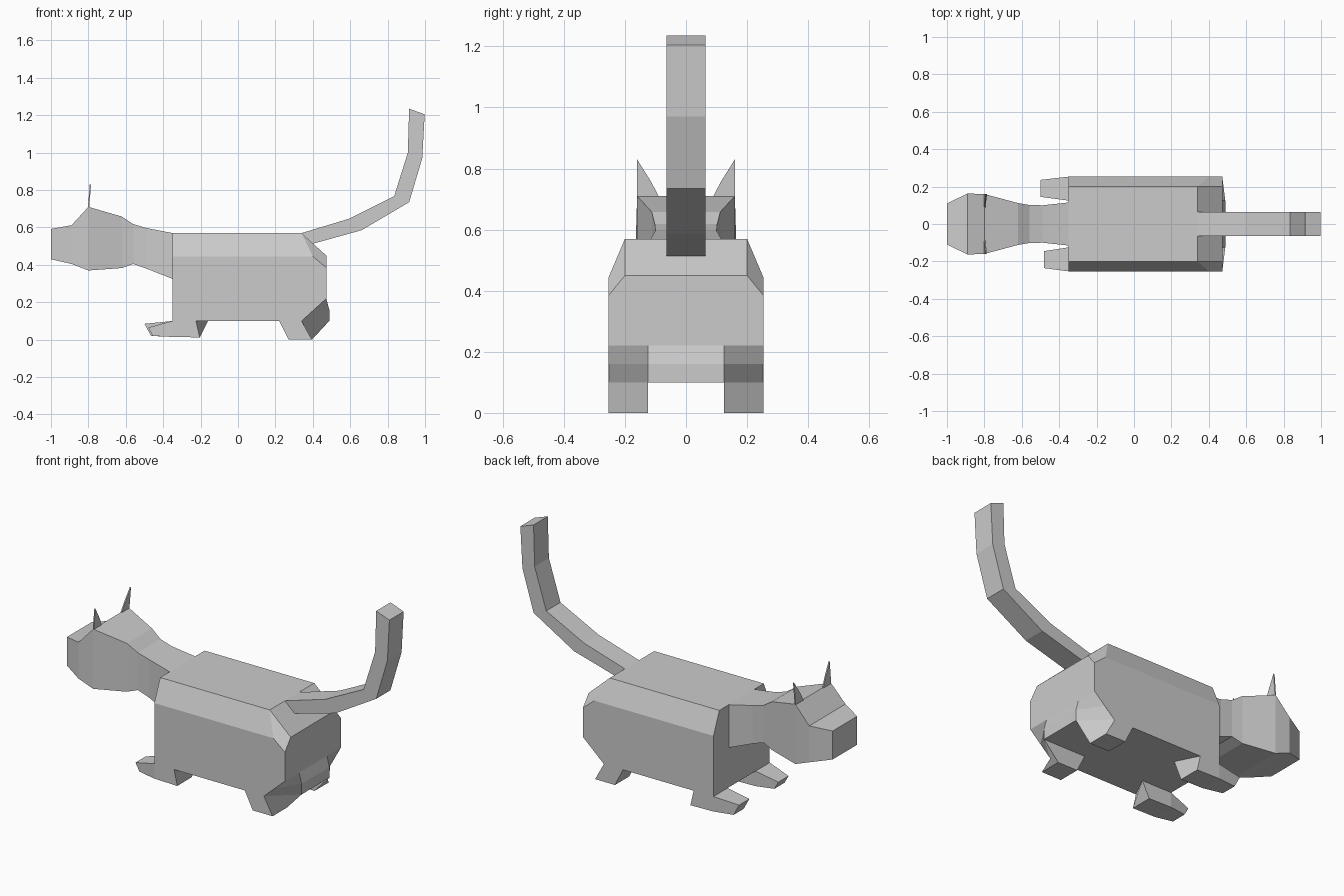
import bpy, bmesh

if "Cube" in bpy.data.objects:
    bpy.data.objects.remove(bpy.data.objects["Cube"])


def loft(name, rings):
    """Skin a list of equal-sized rings and cap both ends."""
    bm = bmesh.new()
    loops = [[bm.verts.new(p) for p in ring] for ring in rings]
    n = len(loops[0])
    for a, b in zip(loops, loops[1:]):
        for i in range(n):
            j = (i + 1) % n
            bm.faces.new((a[i], a[j], b[j], b[i]))
    bm.faces.new(loops[0])
    bm.faces.new(loops[-1])
    bmesh.ops.recalc_face_normals(bm, faces=bm.faces)
    mesh = bpy.data.meshes.new(name)
    bm.to_mesh(mesh)
    bm.free()
    obj = bpy.data.objects.new(name, mesh)
    bpy.context.collection.objects.link(obj)
    return obj


def at_y(profile, y):
    return [(x, y, z) for x, z in profile]


# Torso: side profile with chamfered shoulders and rump
outer = [(-.35, .10), (.34, .10), (.472, .22), (.472, .385), (.40, .445), (-.35, .445)]
inner = [(-.35, .10), (.34, .10), (.472, .22), (.472, .45), (.34, .57), (-.35, .57)]
loft("torso", [at_y(outer, -.253), at_y(inner, -.2), at_y(inner, .2), at_y(outer, .253)])

# Rump bulge between the hind legs
rump = [(.34, .10), (.488, .10), (.488, .16), (.472, .22)]
loft("rump", [at_y(rump, -.125), at_y(rump, .125)])

# Neck and head: rectangular sections (x, half width, bottom, top)
sections = [(-1.0, .11, .43, .592), (-.89, .163, .405, .612), (-.80, .16, .37, .71),
            (-.62, .112, .383, .658), (-.56, .102, .405, .618), (-.49, .10, .38, .597),
            (-.35, .115, .325, .57)]
loft("head_and_neck", [[(x, -w, b), (x, w, b), (x, w, t), (x, -w, t)]
                       for x, w, b, t in sections])

# Tail: square section swept along a rising curve (lower edge, upper edge)
tail = [((.40, .513), (.34, .57)), ((.66, .585), (.595, .647)), ((.915, .735), (.835, .767)),
        ((.985, .97), (.908, 1.0)), ((.998, 1.205), (.915, 1.235))]
loft("tail", [[(lo[0], -.064, lo[1]), (lo[0], .064, lo[1]),
               (up[0], .064, up[1]), (up[0], -.064, up[1])] for lo, up in tail])

# Hind legs: the heel bulges on the inner side and is cut back on the outer side
hind_in = [(.22, .10), (.27, 0), (.395, 0), (.488, .10), (.488, .16), (.472, .22)]
hind_out = [(.22, .10), (.27, 0), (.395, 0), (.34, .10), (.405, .16), (.472, .22)]
ear = [(.16, .70), (.16, .83), (.113, .755), (.085, .70)]

for side, s in (("right", -1), ("left", 1)):
    loft("hind_leg_" + side, [at_y(hind_in, s * .125), at_y(hind_out, s * .253)])

    # Front leg and tapered paw, the left one reaching slightly further
    tip, top, toe = (-.50, .085, -.465) if s > 0 else (-.48, .065, -.455)
    loft("front_leg_" + side, [
        [(-.16, s * .125, .10), (-.225, s * .253, .10), (-.205, s * .253, .012), (-.205, s * .125, .012)],
        [(-.35, s * .125, .10), (-.35, s * .253, .10), (-.35, s * .253, .015), (-.35, s * .125, .015)],
        [(tip, s * .145, top), (tip, s * .236, top), (toe, s * .236, .02), (toe, s * .145, .02)]])

    # Ear
    loft("ear_" + side, [[(x + .08 * (z - .7), s * y, z) for y, z in ear]
                         for x in (-.803, -.796)])
